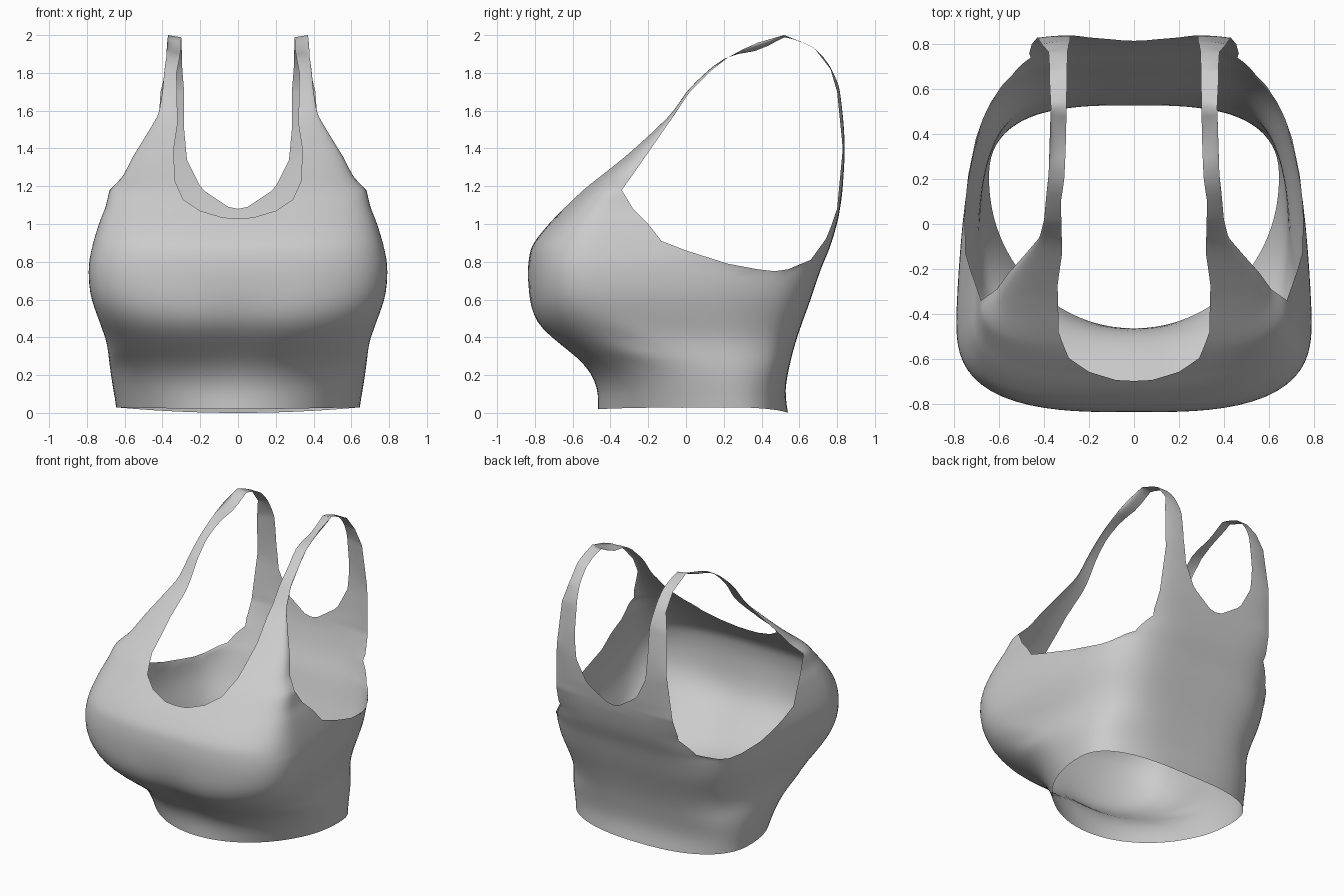
import bpy, bmesh, math

if "Cube" in bpy.data.objects:
    bpy.data.objects.remove(bpy.data.objects["Cube"])


def lin(tab, z):
    """Straight interpolation of (z, value...) rows."""
    if z <= tab[0][0]:
        return tab[0][1:]
    for p, q in zip(tab, tab[1:]):
        if z <= q[0]:
            t = (z - p[0]) / (q[0] - p[0])
            return tuple(a + (b - a) * t for a, b in zip(p[1:], q[1:]))
    return tab[-1][1:]


def smooth(tab, z):
    """Monotone smooth interpolation of (z, value) rows."""
    n = len(tab)
    d = [(tab[i + 1][1] - tab[i][1]) / (tab[i + 1][0] - tab[i][0]) for i in range(n - 1)]
    m = [d[0]] + [2 * a * b / (a + b) if a * b > 0 else 0 for a, b in zip(d, d[1:])] + [d[-1]]
    i = max(0, min(n - 2, sum(1 for r in tab if r[0] <= z) - 1))
    h = tab[i + 1][0] - tab[i][0]
    t = min(1, max(0, (z - tab[i][0]) / h))
    return ((2*t**3 - 3*t*t + 1) * tab[i][1] + (t**3 - 2*t*t + t) * h * m[i]
            + (3*t*t - 2*t**3) * tab[i + 1][1] + (t**3 - t*t) * h * m[i + 1])


def solve(fn, lo, hi):
    """Bisection for fn rising through zero."""
    for _ in range(40):
        mid = (lo + hi) / 2
        lo, hi = (mid, hi) if fn(mid) < 0 else (lo, mid)
    return lo


def clamp(v):
    return max(0, min(1, v))


# Body profiles by height: front, back, half width, y of widest point
FRONT = [(0, -.465), (.1, -.47), (.2, -.51), (.27, -.57), (.37, -.69), (.47, -.80), (.6, -.835),
         (.72, -.84), (.86, -.825), (.93, -.785), (1.07, -.66), (1.18, -.55), (1.35, -.34),
         (1.5, -.17), (1.6, -.07), (1.7, 0), (1.81, .11), (1.88, .2), (1.96, .36), (2, .52)]
BACK = [(0, .54), (.1, .525), (.3, .56), (.45, .605), (.6, .66), (.75, .71), (.9, .77), (1.05, .81),
        (1.2, .83), (1.4, .84), (1.7, .815), (1.82, .77), (1.93, .68), (1.96, .62), (2, .52)]
WIDTH = [(0, .645), (.2, .675), (.4, .70), (.46, .725), (.55, .76), (.65, .787), (.75, .792), (.9, .77),
         (1, .74), (1.1, .70), (1.18, .68), (1.25, .61), (1.35, .56), (1.48, .48), (1.58, .42),
         (1.7, .40), (1.88, .38), (2, .37)]
MID = [(0, .2), (.2, .12), (.4, -.18), (.55, -.36), (.75, -.42), (1, -.4), (1.18, -.34), (1.35, -.22),
       (1.48, -.13), (1.58, -.06), (1.7, .02), (1.81, .13), (1.88, .22), (1.96, .38), (2, .52)]

# Edges by height: side seam then armhole (x, y), and neckline half width
SEAM = [(0, .57, .40), (.3, .62, .43), (.75, .66, .47)]
ARM_FRONT = SEAM + [(.76, .68, .38), (.79, .70, .22), (.86, .72, 0), (.91, .73, -.13), (1, .725, -.2),
                    (1.08, .70, -.28), (1.18, .68, -.34), (1.25, .61, -.29), (1.35, .56, -.22),
                    (1.48, .48, -.13), (1.58, .42, -.06), (1.7, .40, .02), (1.81, .39, .13),
                    (1.88, .38, .22), (1.96, .375, .38), (2, .37, .52)]
ARM_BACK = SEAM + [(.76, .63, .54), (.81, .56, .66), (.92, .47, .74), (1.08, .455, .80), (1.4, .43, .83),
                   (1.7, .41, .80), (1.82, .38, .765), (1.93, .375, .68), (1.96, .375, .62), (2, .37, .52)]
NECK_FRONT = [(1.03, 0), (1.034, .08), (1.07, .2), (1.13, .29), (1.23, .335), (1.4, .34), (1.53, .32),
              (1.8, .325), (1.88, .31), (2, .30)]
NECK_BACK = [(1.08, 0), (1.09, .05), (1.17, .17), (1.2, .2), (1.34, .27), (1.5, .285), (1.7, .285),
             (1.82, .295), (2, .30)]
COLS = 28


def row(z, back):
    """Points of one panel at height z, from centre/neckline to seam/armhole."""
    f, b, w, c = (smooth(t, z) for t in (FRONT, BACK, WIDTH, MID))
    k = clamp(z / .6)
    nf, nb = 2 + k, 2.6 + 2.4 * k + 3 * clamp((z - .92) / .2)
    xi = lin(NECK_BACK if back else NECK_FRONT, z)[0]
    xo, yo = lin(ARM_BACK if back else ARM_FRONT, z)
    if back and z > .9:
        w = max(w, .7)

    def ring(a):
        # rounded section, narrowing towards the back
        s, co = math.sin(a), math.cos(a)
        n, depth = (nf, c - f) if co > 0 else (nb, b - c)
        q = (abs(s)**n + abs(co)**n) ** (1 / n)
        t = max(0, -co / q)
        return w * s / q * (1 - .12 * k * t**1.3), c - depth * co / q

    if back:
        a0 = solve(lambda a: xi - ring(a)[0], math.pi / 2, math.pi)
        if z <= .92:
            a1 = solve(lambda a: ring(a)[1] - yo, math.pi / 2, math.pi)
        else:
            a1 = solve(lambda a: xo - ring(a)[0], math.pi / 2, math.pi)
        fix = clamp((z - .92) / .16)
    else:
        a0 = solve(lambda a: ring(a)[0] - xi, 0, math.pi / 2) if xi else 0
        a1 = solve(lambda a: ring(a)[1] - yo, math.pi / 2, math.pi)
        fix = clamp((z - .85) / .33)
    ex, ey = ring(a1)
    pts = []
    for i in range(COLS + 1):
        s = i / COLS
        x, y = ring(a0 + (a1 - a0) * s)
        x, y = x + fix * s * s * (xo - ex), y + fix * s * s * (yo - ey)
        if z >= 2:
            x, y = xi + (xo - xi) * s, yo
        if not back:
            # dip between the cups and soft side folds
            y += .03 * math.exp(-(x / .17)**2 - ((z - .42) / .2)**2)
            g = math.exp(-((y + .3) / .13)**2 - ((z - .38) / .09)**2)
            x += .012 * g * math.sin(55 * (z + .2 * y))
        lift = clamp(1 - z / .3) * (.03 * (x / .65)**2 + .02 * max(0, -y / .47))
        # strap rolls slightly inwards over the shoulder
        lift -= .045 * (1 - s) * clamp((z - 1.8) / .1) * math.exp(-((y - .38) / .12)**2)
        pts.append((x if x > 1e-5 else 0, y, z + lift))
    return pts


def panel(bm, levels, back):
    rows = [[bm.verts.new(p) for p in row(z, back)] for z in levels]
    for lo, hi in zip(rows, rows[1:]):
        for i in range(COLS):
            bm.faces.new((lo[i], lo[i + 1], hi[i + 1], hi[i]))


# Front and back panels joined at the side seams and strap tops
levels = {round(i * .04, 3) for i in range(51)} | {1.05, 1.1, 1.98, 1.99}
for tab in (ARM_FRONT, ARM_BACK, NECK_FRONT, NECK_BACK):
    levels |= {r[0] for r in tab}
levels = sorted(levels)
bm = bmesh.new()
panel(bm, levels, False)
panel(bm, levels, True)
bmesh.ops.remove_doubles(bm, verts=bm.verts, dist=.0008)

# Mirror to the other side and weld the centre line
dup = bmesh.ops.duplicate(bm, geom=bm.verts[:] + bm.edges[:] + bm.faces[:])["geom"]
for v in dup:
    if isinstance(v, bmesh.types.BMVert):
        v.co.x = -v.co.x
bmesh.ops.remove_doubles(bm, verts=bm.verts, dist=.0008)

# Relax the fabric, keeping the cut edges fixed
inner = [v for v in bm.verts if not v.is_boundary and v.co.z < 1.7]
for _ in range(4):
    bmesh.ops.smooth_vert(bm, verts=inner, factor=.5, use_axis_x=True, use_axis_y=True, use_axis_z=True)
bmesh.ops.recalc_face_normals(bm, faces=bm.faces)
for face in bm.faces:
    face.smooth = True
mesh = bpy.data.meshes.new("sports_top")
bm.to_mesh(mesh)
bm.free()
bpy.context.collection.objects.link(bpy.data.objects.new("sports_top", mesh))
